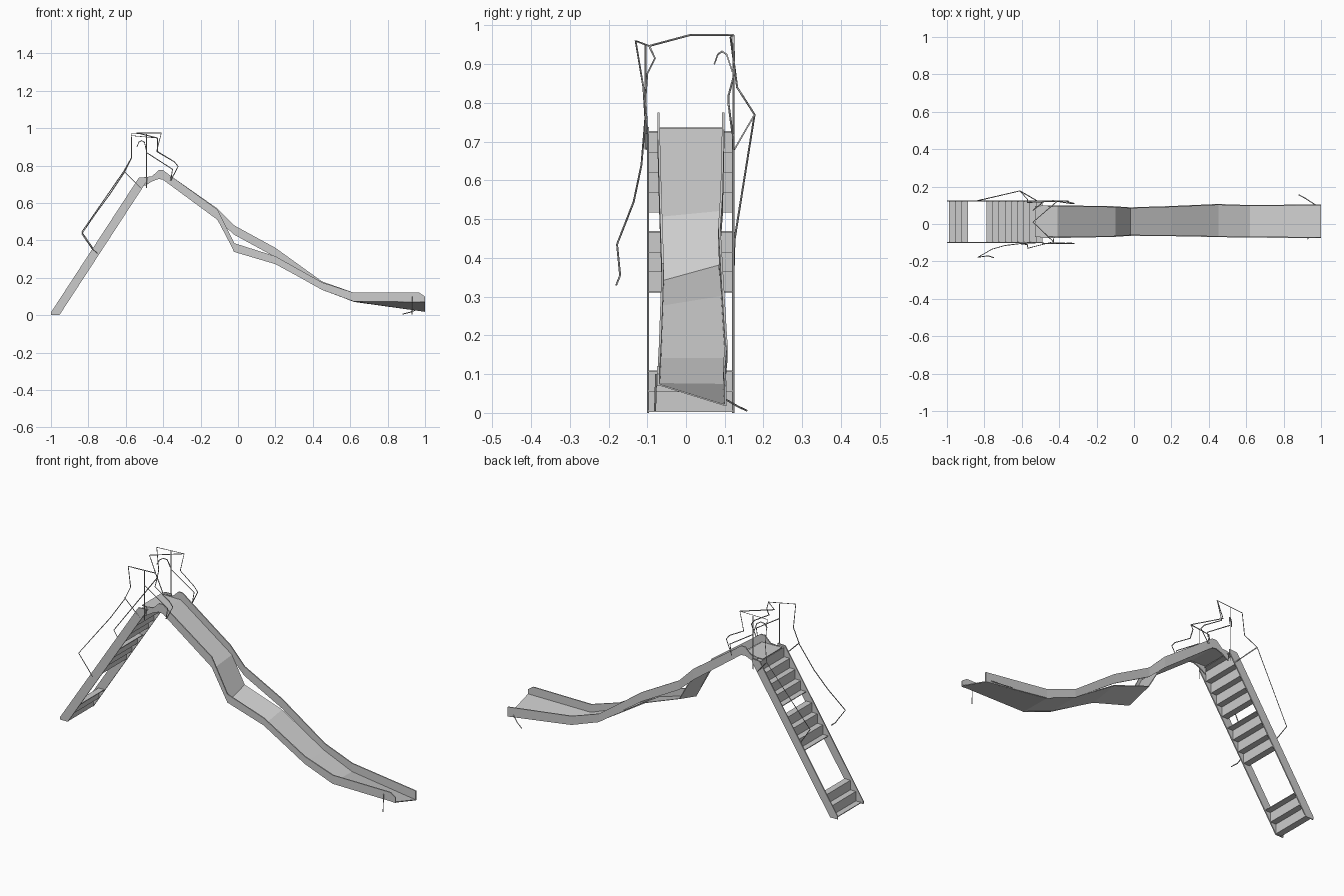
import bpy
import bmesh
from mathutils import Vector

cube = bpy.data.objects.get("Cube")
if cube:
    bpy.data.objects.remove(cube, do_unlink=True)

grey = bpy.data.materials.new("plain grey")
grey.use_nodes = True
colour = (0.6, 0.6, 0.6, 1)
grey.diffuse_color = colour
grey.node_tree.nodes["Principled BSDF"].inputs["Base Color"].default_value = colour


def finish(name, bm):
    bmesh.ops.recalc_face_normals(bm, faces=bm.faces)
    mesh = bpy.data.meshes.new(name)
    bm.to_mesh(mesh)
    bm.free()
    mesh.materials.append(grey)
    obj = bpy.data.objects.new(name, mesh)
    bpy.context.collection.objects.link(obj)
    return obj


def loft(name, rings, closed=True):
    """Skin a list of equal point rings; closed rings get end caps."""
    bm = bmesh.new()
    rows = [[bm.verts.new(p) for p in ring] for ring in rings]
    n = len(rows[0])
    for a, b in zip(rows, rows[1:]):
        for i in range(n if closed else n - 1):
            j = (i + 1) % n
            bm.faces.new((a[i], a[j], b[j], b[i]))
    if closed:
        bm.faces.new(rows[0])
        bm.faces.new(rows[-1])
    return finish(name, bm)


def sheet(name, rows, thickness=0.004):
    obj = loft(name, rows, closed=False)
    mod = obj.modifiers.new("thickness", "SOLIDIFY")
    mod.thickness = thickness
    mod.offset = 0
    return obj


def wire(name, points, radius=0.0026):
    curve = bpy.data.curves.new(name, "CURVE")
    curve.dimensions = "3D"
    curve.bevel_depth = radius
    curve.bevel_resolution = 0
    curve.use_fill_caps = True
    spline = curve.splines.new("POLY")
    spline.points.add(len(points) - 1)
    for p, co in zip(spline.points, points):
        p.co = (*co, 1)
    curve.materials.append(grey)
    obj = bpy.data.objects.new(name, curve)
    bpy.context.collection.objects.link(obj)
    return obj


def wall(name, stations, thick=0.006):
    """Upright strip: each station is x, y, bottom, top."""
    loft(name, [[(x, y - thick / 2, lo), (x, y - thick / 2, hi),
                 (x, y + thick / 2, hi), (x, y + thick / 2, lo)]
                for x, y, lo, hi in stations])


# Ladder side boards
side = [(-1, 0), (-0.955, 0), (-0.485, 0.72), (-0.485, 0.738), (-0.53, 0.735), (-1, 0.015)]
for label, y in (("front", -0.098), ("back", 0.122)):
    loft(label + "_ladder_side", [[(x, y + d, z) for x, z in side] for d in (-0.003, 0.003)])

# Stair treads and risers in three flights, with open gaps between
RUN, RISE = 0.0332, 0.0515
for label, first, last in (("lower", 0, 1), ("middle", 6, 8), ("upper", 10, 13)):
    x, z = -0.955 + RUN * first, 0.004 + RISE * first
    profile = [(x - RUN, z), (x, z)]
    for step in range(first, last + 1):
        z += RISE
        profile.append((x, z))
        x += RUN
        profile.append((x, z))
    sheet(label + "_steps", [[(px, y, pz) for px, pz in profile] for y in (-0.096, 0.12)])

# Platform and slide bed: x, front y, back y, front z, back z
bed = [(-0.53, -0.07, 0.095, 0.735, 0.735), (-0.41, -0.07, 0.095, 0.733, 0.733),
       (-0.10, -0.065, 0.09, 0.505, 0.52), (-0.02, -0.06, 0.085, 0.34, 0.38),
       (0.20, -0.062, 0.092, 0.275, 0.30), (0.45, -0.066, 0.103, 0.14, 0.14),
       (0.62, -0.068, 0.096, 0.075, 0.073), (1.0, -0.07, 0.10, 0.073, 0.02)]
sheet("slide_bed", [[(x, a, za), (x, b, zb)] for x, a, b, za, zb in bed])

# Slide walls: the front one dips mid-way, the back one stays high over a gap
head = [(-0.50, 0.69, 0.738), (-0.46, 0.715, 0.742), (-0.425, 0.728, 0.775),
        (-0.40, 0.725, 0.775), (-0.36, 0.695, 0.745)]
wall("front_slide_wall", [(x, -0.071, lo, hi) for x, lo, hi in head] + [
    (-0.11, -0.066, 0.51, 0.565), (-0.02, -0.06, 0.34, 0.385), (0.20, -0.062, 0.275, 0.315),
    (0.45, -0.067, 0.135, 0.175), (0.62, -0.07, 0.073, 0.12),
    (0.97, -0.072, 0.072, 0.12), (1.0, -0.072, 0.07, 0.10)])
wall("back_slide_wall", [(x, 0.096, lo, hi) for x, lo, hi in head] + [
    (-0.11, 0.092, 0.51, 0.57), (-0.02, 0.086, 0.43, 0.48), (0.20, 0.093, 0.31, 0.36),
    (0.45, 0.104, 0.135, 0.18), (0.62, 0.098, 0.072, 0.12), (1.0, 0.102, 0.018, 0.07)])

# Handrails
wire("front_handrail", [
    (-0.75, -0.18, 0.33), (-0.78, -0.17, 0.355), (-0.835, -0.178, 0.435),
    (-0.76, -0.135, 0.545), (-0.69, -0.115, 0.64), (-0.61, -0.105, 0.76),
    (-0.57, -0.11, 0.84), (-0.57, -0.13, 0.96), (-0.43, -0.095, 0.947),
    (-0.43, -0.08, 0.915), (-0.43, -0.10, 0.875), (-0.34, -0.104, 0.82),
    (-0.32, -0.104, 0.795), (-0.36, -0.10, 0.72)])
wire("back_handrail", [
    (-0.76, 0.122, 0.335), (-0.835, 0.125, 0.445), (-0.61, 0.177, 0.77),
    (-0.57, 0.132, 0.84), (-0.57, 0.115, 0.97), (-0.41, 0.122, 0.975),
    (-0.435, 0.125, 0.875), (-0.34, 0.11, 0.82), (-0.32, 0.11, 0.795), (-0.36, 0.12, 0.72)])
wire("back_handrail_brace", [(-0.61, 0.177, 0.77), (-0.52, 0.125, 0.68)])
wire("front_handrail_brace", [(-0.61, -0.105, 0.77), (-0.52, -0.10, 0.68)])
for label, y, top in (("front", -0.105, 0.95), ("back", 0.122, 0.97)):
    wire(label + "_rail_post", [(-0.49, y, top), (-0.49, y, 0.68)])
    wire(label + "_rail_diagonal", [(-0.49, y, 0.87), (-0.35, y, 0.78), (-0.36, y, 0.72)])
wire("top_cross_rail", [(-0.43, -0.095, 0.947), (-0.54, 0.01, 0.975), (-0.41, 0.122, 0.975)])
wire("rail_hook", [(-0.54, 0.073, 0.90), (-0.53, 0.082, 0.925), (-0.515, 0.093, 0.933),
                   (-0.50, 0.105, 0.925), (-0.49, 0.12, 0.88)])

# Loose wires at the slide foot
wire("front_foot_wire", [(0.93, -0.077, 0.10), (0.93, -0.08, 0.005)])
wire("back_foot_wire", [(0.88, 0.157, 0.006), (0.92, 0.135, 0.016), (0.97, 0.102, 0.035)])
